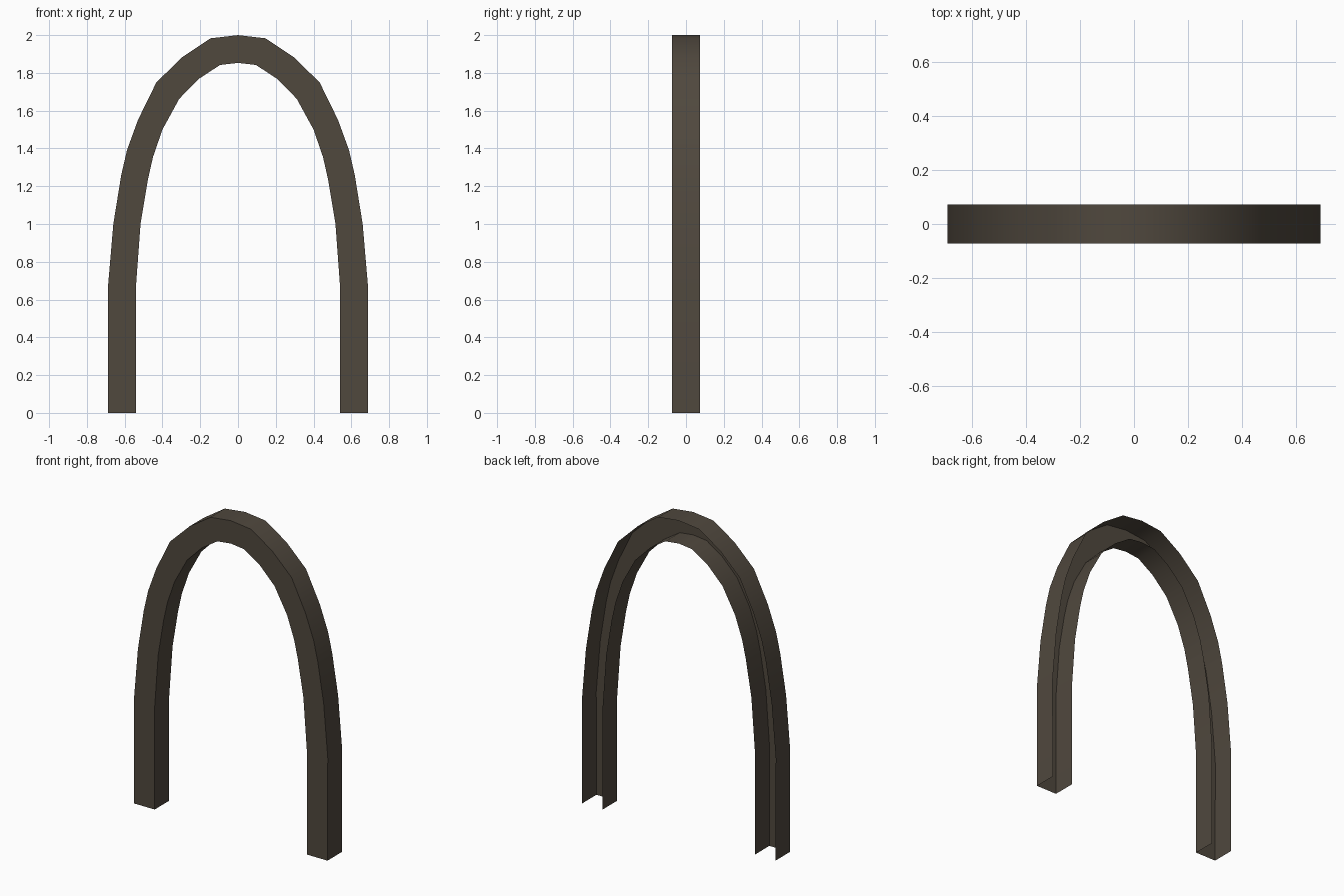
import bpy, bmesh, math

if "Cube" in bpy.data.objects:
    bpy.data.objects.remove(bpy.data.objects["Cube"])

# Half profile from foot to crown: (outer x, outer z, inner x, inner z)
HALF = [
    (0.687, 0.00, 0.541, 0.00),
    (0.689, 0.66, 0.541, 0.66),
    (0.660, 1.00, 0.516, 1.00),
    (0.618, 1.26, 0.477, 1.235),
    (0.588, 1.39, 0.450, 1.355),
    (0.530, 1.55, 0.400, 1.50),
    (0.432, 1.75, 0.311, 1.663),
    (0.293, 1.885, 0.205, 1.77),
    (0.145, 1.983, 0.095, 1.842),
    (0.000, 2.00, 0.000, 1.853),
]
FRONT, BACK = -0.073, 0.073

# Mirror the half profile into a full left-to-right arch
path = [(-a, b, -c, d) for a, b, c, d in HALF] + HALF[-2::-1]

# Thin U-channel: outer wall, front face, inner wall; open at back and feet
bm = bmesh.new()
rings = []
for ox, oz, ix, iz in path:
    section = [(ox, BACK, oz), (ox, FRONT, oz), (ix, FRONT, iz), (ix, BACK, iz)]
    rings.append([bm.verts.new(p) for p in section])
for r, s in zip(rings, rings[1:]):
    for k in range(3):
        bm.faces.new((r[k + 1], s[k + 1], s[k], r[k]))

mesh = bpy.data.meshes.new("arch_frame")
bm.to_mesh(mesh)
bm.free()
arch = bpy.data.objects.new("arch_frame", mesh)
bpy.context.collection.objects.link(arch)

# Dark brown finish
mat = bpy.data.materials.new("dark_brown")
mat.diffuse_color = (0.08, 0.065, 0.048, 1)
mat.use_nodes = True
mat.node_tree.nodes["Principled BSDF"].inputs["Base Color"].default_value = mat.diffuse_color
mesh.materials.append(mat)

# Smooth along the curve, crisp at the channel corners
bpy.context.view_layer.objects.active = arch
arch.select_set(True)
bpy.ops.object.shade_smooth_by_angle(angle=math.radians(40))
